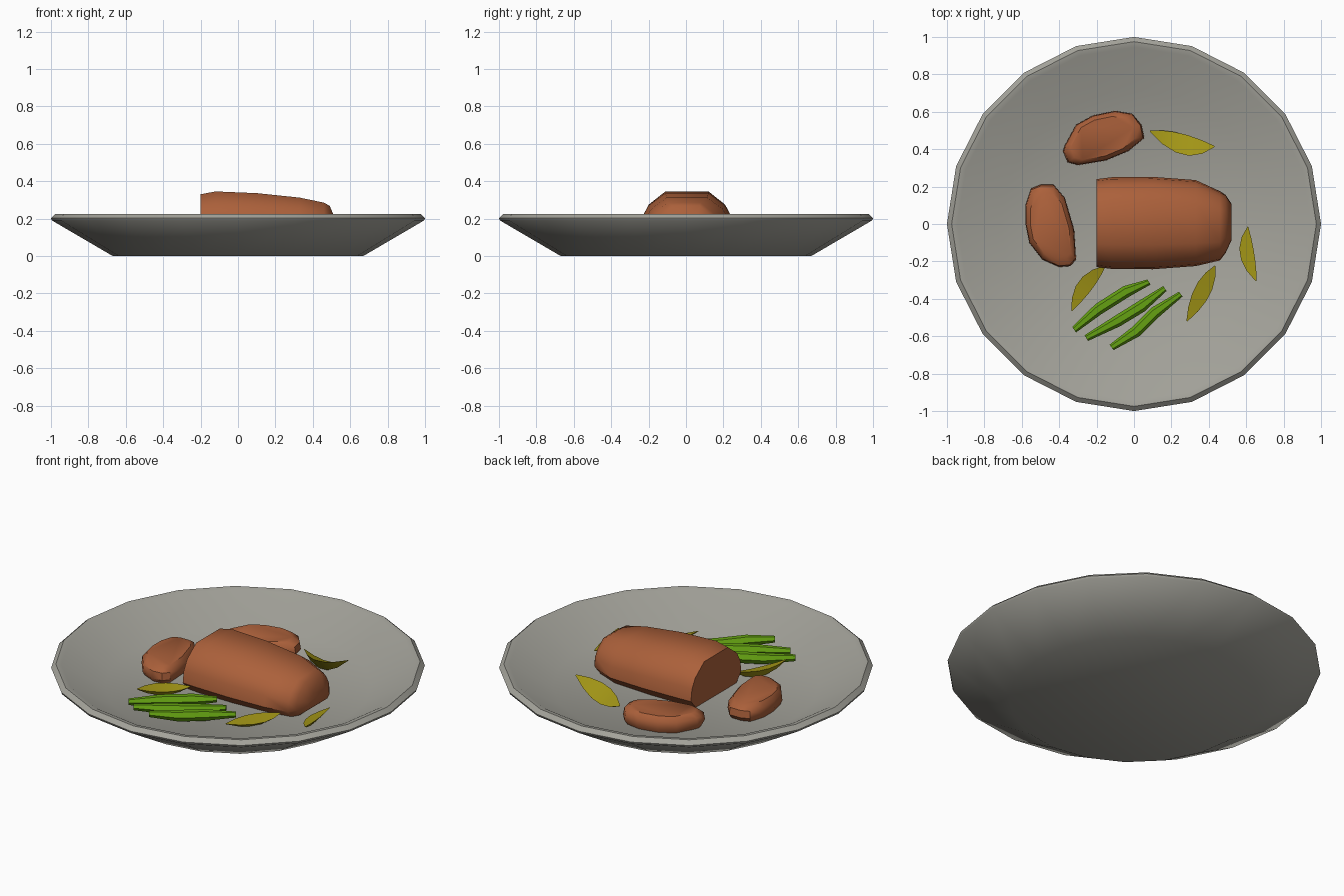
import bpy, bmesh, math
from mathutils import Vector

if "Cube" in bpy.data.objects:
    bpy.data.objects.remove(bpy.data.objects["Cube"])

FLOOR = 0.09


def material(name, rgb):
    m = bpy.data.materials.new(name)
    m.diffuse_color = (*rgb, 1)
    m.use_nodes = True
    m.node_tree.nodes["Principled BSDF"].inputs["Base Color"].default_value = m.diffuse_color
    return m


GREY = material("plate grey", (0.37, 0.365, 0.325))
BROWN = material("roast brown", (0.41, 0.118, 0.043))
GREEN = material("bean green", (0.13, 0.36, 0.006))
YELLOW = material("wedge yellow", (0.36, 0.30, 0.008))


def loft(name, rings, mat, angle, close=False):
    """Join equal-length rings of points; cap the ends or close the loop."""
    bm = bmesh.new()
    vs = [[bm.verts.new(p) for p in r] for r in rings]
    n = len(rings[0])
    pairs = list(zip(vs, vs[1:]))
    for a, b in pairs:
        for i in range(n):
            j = (i + 1) % n
            bm.faces.new((a[i], a[j], b[j], b[i]))
    bm.faces.new(vs[0][::-1])
    bm.faces.new(vs[-1])
    bmesh.ops.remove_doubles(bm, verts=bm.verts, dist=1e-5)
    bmesh.ops.recalc_face_normals(bm, faces=bm.faces)
    me = bpy.data.meshes.new(name)
    bm.to_mesh(me)
    bm.free()
    me.materials.append(mat)
    me.shade_smooth()
    me.set_sharp_from_angle(angle=math.radians(angle))
    ob = bpy.data.objects.new(name, me)
    bpy.context.collection.objects.link(ob)
    return ob


# Plate: 20-sided turned profile, from underside over the rim to the floor
profile = [(0.67, 0), (0.995, 0.19), (1.0, 0.203), (0.975, 0.225),
           (0.945, 0.22), (0.715, FLOOR)]
loft("plate", [[(r * math.cos(i * math.pi / 10), r * math.sin(i * math.pi / 10), z)
                for i in range(20)] for r, z in profile], GREY, 40)

# Roast: domed cross-section along x, cut flat at the left end
half = [(0.8, 0), (1, 0.22), (0.96, 0.5), (0.83, 0.73), (0.47, 1)]
section = half + [(-y, z) for y, z in reversed(half)]
stations = [  # x, centre y, half width, bottom z, top z
    (-0.20, 0.005, 0.235, 0.088, 0.33), (-0.12, 0.005, 0.245, 0.088, 0.345),
    (0.10, 0.005, 0.247, 0.088, 0.336), (0.33, 0.005, 0.23, 0.088, 0.312),
    (0.46, -0.01, 0.185, 0.09, 0.285), (0.49, 0.0, 0.155, 0.095, 0.268),
    (0.52, 0.01, 0.10, 0.12, 0.20)]
loft("roast", [[(x, cy + y * w, b + z * (t - b)) for y, z in section]
               for x, cy, w, b, t in stations], BROWN, 42)


# Slices: rounded outlines with bevelled tops
def roast_slice(name, outline, top):
    cx = sum(p[0] for p in outline) / len(outline)
    cy = sum(p[1] for p in outline) / len(outline)
    levels = [(0.9, 0.085), (1, 0.115), (0.97, top - 0.025), (0.8, top)]
    loft(name, [[(cx + (x - cx) * s, cy + (y - cy) * s, z) for x, y in outline]
                for s, z in levels], BROWN, 42)


roast_slice("left_slice", [
    (-0.55, 0.19), (-0.5, 0.21), (-0.43, 0.21), (-0.37, 0.14), (-0.32, -0.03),
    (-0.31, -0.19), (-0.34, -0.225), (-0.4, -0.23), (-0.49, -0.19),
    (-0.56, -0.1), (-0.58, 0), (-0.58, 0.1)], 0.18)
roast_slice("back_slice", [
    (-0.37, 0.42), (-0.31, 0.53), (-0.22, 0.58), (-0.1, 0.605), (-0.01, 0.59),
    (0.04, 0.53), (0.055, 0.46), (-0.03, 0.39), (-0.15, 0.34), (-0.3, 0.315),
    (-0.355, 0.33), (-0.38, 0.39)], 0.18)


# Yellow wedges: crescents between two tips, with two edges and a keel
def arc(a, mid, b, t):
    c = 2 * mid - (a + b) / 2
    return (1 - t) ** 2 * a + 2 * t * (1 - t) * c + t * t * b


def wedge(name, tip_a, tip_b, edge_1, edge_2):
    a, b, e1, e2 = map(Vector, (tip_a, tip_b, edge_1, edge_2))
    keel = (e1 + e2) / 2
    keel.z = FLOOR
    ts = (0.015, 0.2, 0.4, 0.6, 0.8, 0.985)
    loft(name, [[arc(a, m, b, t) for m in (e1, e2, keel)] for t in ts], YELLOW, 30)


wedge("back_wedge", (0.08, 0.5, 0.14), (0.435, 0.415, 0.20),
      (0.25, 0.485, 0.115), (0.26, 0.37, 0.165))
wedge("right_wedge", (0.61, -0.01, 0.13), (0.655, -0.31, 0.14),
      (0.645, -0.17, 0.135), (0.565, -0.16, 0.115))
wedge("front_right_wedge", (0.435, -0.22, 0.13), (0.28, -0.525, 0.14),
      (0.405, -0.38, 0.12), (0.325, -0.34, 0.14))
wedge("front_left_wedge", (-0.15, -0.22, 0.13), (-0.335, -0.47, 0.16),
      (-0.222, -0.345, 0.125), (-0.295, -0.305, 0.145))


# Green beans: six-sided tapered rods with a slight bend
def bean(name, path):
    pts = [Vector(p) for p in path]
    side = (pts[-1] - pts[0]).cross(Vector((0, 0, 1))).normalized()
    radii = (0.018, 0.031, 0.032, 0.016)
    loft(name, [[p + r * (math.cos(k * math.pi / 3) * side
                          + math.sin(k * math.pi / 3) * Vector((0, 0, 1)))
                 for k in range(6)] for p, r in zip(pts, radii)], GREEN, 35)


bean("bean_back", [(-0.32, -0.565, 0.125), (-0.19, -0.455, 0.128),
                   (-0.04, -0.36, 0.135), (0.08, -0.31, 0.15)])
bean("bean_middle", [(-0.255, -0.61, 0.13), (-0.09, -0.52, 0.128),
                     (0.04, -0.44, 0.128), (0.165, -0.345, 0.135)])
bean("bean_front", [(-0.12, -0.66, 0.145), (0.01, -0.575, 0.135),
                    (0.11, -0.475, 0.128), (0.25, -0.375, 0.13)])
